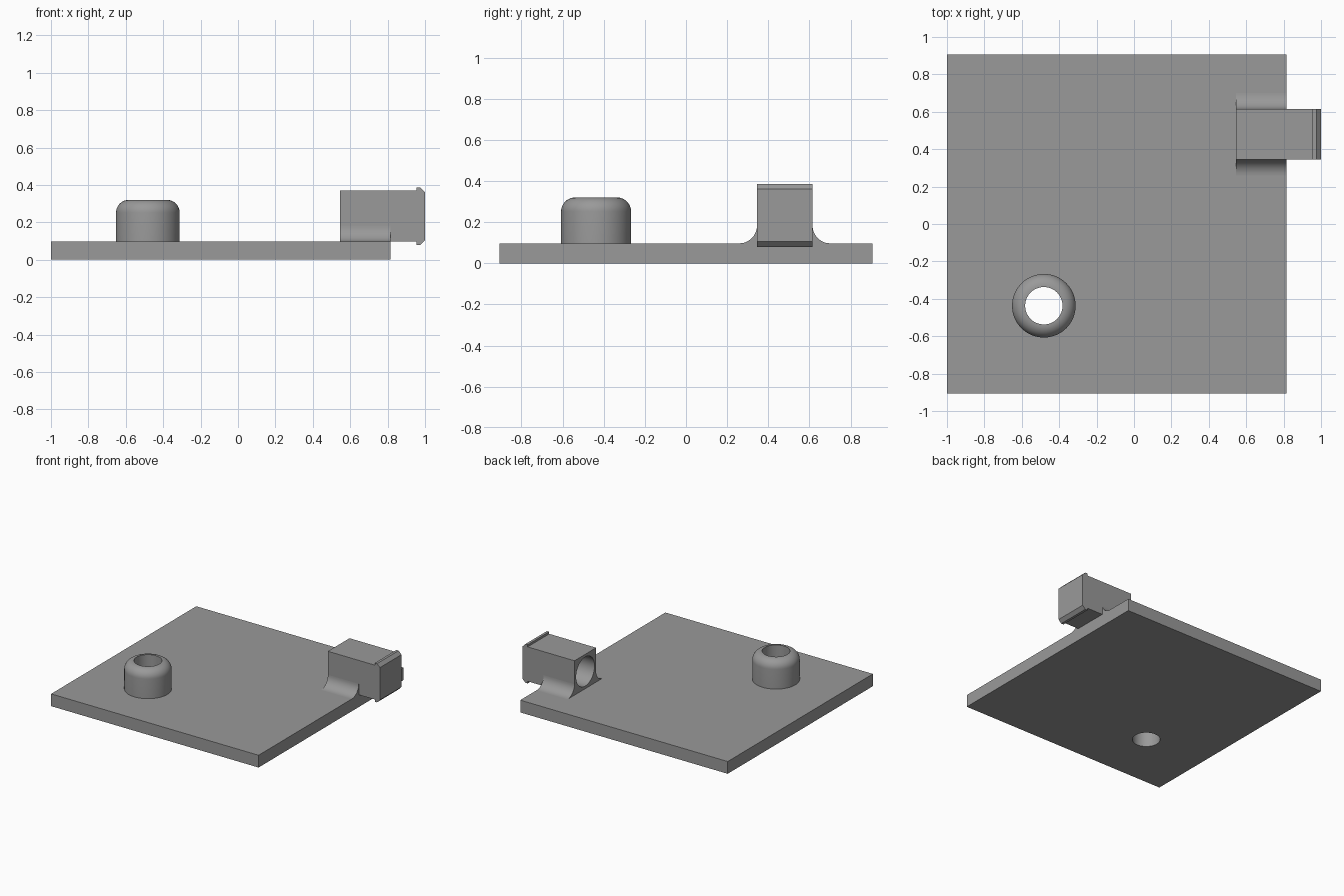
import bpy, bmesh, math
from mathutils import Vector, Matrix

if "Cube" in bpy.data.objects:
    bpy.data.objects.remove(bpy.data.objects["Cube"])

grey = bpy.data.materials.new("grey plastic")
grey.diffuse_color = (0.32, 0.32, 0.32, 1)
grey.use_nodes = True
grey.node_tree.nodes["Principled BSDF"].inputs["Base Color"].default_value = grey.diffuse_color

PLATE_TOP = 0.097
POST = (-0.482, -0.437)
BORE_R = 0.10
Y0, Y1 = 0.345, 0.615      # block sides
X0 = 0.545                 # block rear face
EDGE = 0.815               # plate right edge


def finish(name, bm, smooth=False):
    bmesh.ops.recalc_face_normals(bm, faces=bm.faces[:])
    me = bpy.data.meshes.new(name)
    bm.to_mesh(me)
    bm.free()
    me.materials.append(grey)
    ob = bpy.data.objects.new(name, me)
    bpy.context.collection.objects.link(ob)
    if smooth:
        shade(ob)
    return ob


def activate(ob):
    bpy.ops.object.select_all(action='DESELECT')
    ob.select_set(True)
    bpy.context.view_layer.objects.active = ob


def shade(ob):
    activate(ob)
    bpy.ops.object.shade_smooth_by_angle(angle=math.radians(30))


def extrude(name, points, vec, smooth=False):
    """Solid made by sweeping a closed outline along vec."""
    bm = bmesh.new()
    face = bm.faces.new([bm.verts.new(p) for p in points])
    new = bmesh.ops.extrude_face_region(bm, geom=[face], use_keep_orig=True)["geom"]
    bmesh.ops.translate(bm, vec=Vector(vec), verts=[v for v in new if isinstance(v, bmesh.types.BMVert)])
    return finish(name, bm, smooth)


def drill(ob, center, radius, depth, axis='Z'):
    """Cut a round hole and remove the cutter."""
    bm = bmesh.new()
    rot = Matrix.Rotation(math.pi / 2, 4, 'Y') if axis == 'X' else Matrix()
    bmesh.ops.create_cone(bm, cap_ends=True, segments=64, radius1=radius, radius2=radius,
                          depth=depth, matrix=Matrix.Translation(center) @ rot)
    cutter = finish("hole_cutter", bm)
    cutter.hide_render = True
    mod = ob.modifiers.new("hole", 'BOOLEAN')
    mod.operation, mod.solver, mod.object = 'DIFFERENCE', 'EXACT', cutter
    activate(ob)
    bpy.ops.object.modifier_apply(modifier=mod.name)
    bpy.data.objects.remove(cutter)
    shade(ob)


# Base plate with through hole
plate = extrude("base_plate", [(-1, -0.907, 0), (EDGE, -0.907, 0), (EDGE, 0.907, 0), (-1, 0.907, 0)],
                (0, 0, PLATE_TOP))
drill(plate, (*POST, 0.05), BORE_R, 0.4)

# Hollow post with rounded top, lathed around its axis
R, TOP, ROUND = 0.17, 0.32, 0.068
profile = [(BORE_R, PLATE_TOP), (R, PLATE_TOP)]
for i in range(11):
    a = math.pi / 2 * i / 10
    profile.append((R - ROUND + ROUND * math.cos(a), TOP - ROUND + ROUND * math.sin(a)))
profile.append((BORE_R, TOP))
bm = bmesh.new()
N = 64
rings = [[bm.verts.new((POST[0] + r * math.cos(2 * math.pi * k / N),
                        POST[1] + r * math.sin(2 * math.pi * k / N), z)) for r, z in profile]
         for k in range(N)]
for k in range(N):
    a, b = rings[k], rings[(k + 1) % N]
    for j in range(len(profile)):
        m = (j + 1) % len(profile)
        bm.faces.new((a[j], b[j], b[m], a[m]))
finish("hollow_post", bm, True)

# Socket block with chamfered lips at its outer end, bored from the rear
outline = [(X0, PLATE_TOP), (0.955, PLATE_TOP), (0.955, 0.08), (0.975, 0.08), (1, 0.105),
           (1, 0.361), (0.975, 0.386), (0.955, 0.386), (0.955, 0.369), (X0, 0.369)]
block = extrude("socket_block", [(x, Y0, z) for x, z in outline], (0, Y1 - Y0, 0))
drill(block, (X0 + 0.15, (Y0 + Y1) / 2, 0.233), 0.115, 0.5, 'X')

# Concave fillets joining block and plate
F = 0.086
for name, y, s in (("front_fillet", Y0, -1), ("back_fillet", Y1, 1)):
    pts = [(X0, y, PLATE_TOP)]
    for i in range(13):
        a = math.pi / 2 * i / 12
        pts.append((X0, y + s * F * (1 - math.sin(a)), PLATE_TOP + F * (1 - math.cos(a))))
    extrude(name, pts, (EDGE - X0, 0, 0), True)
